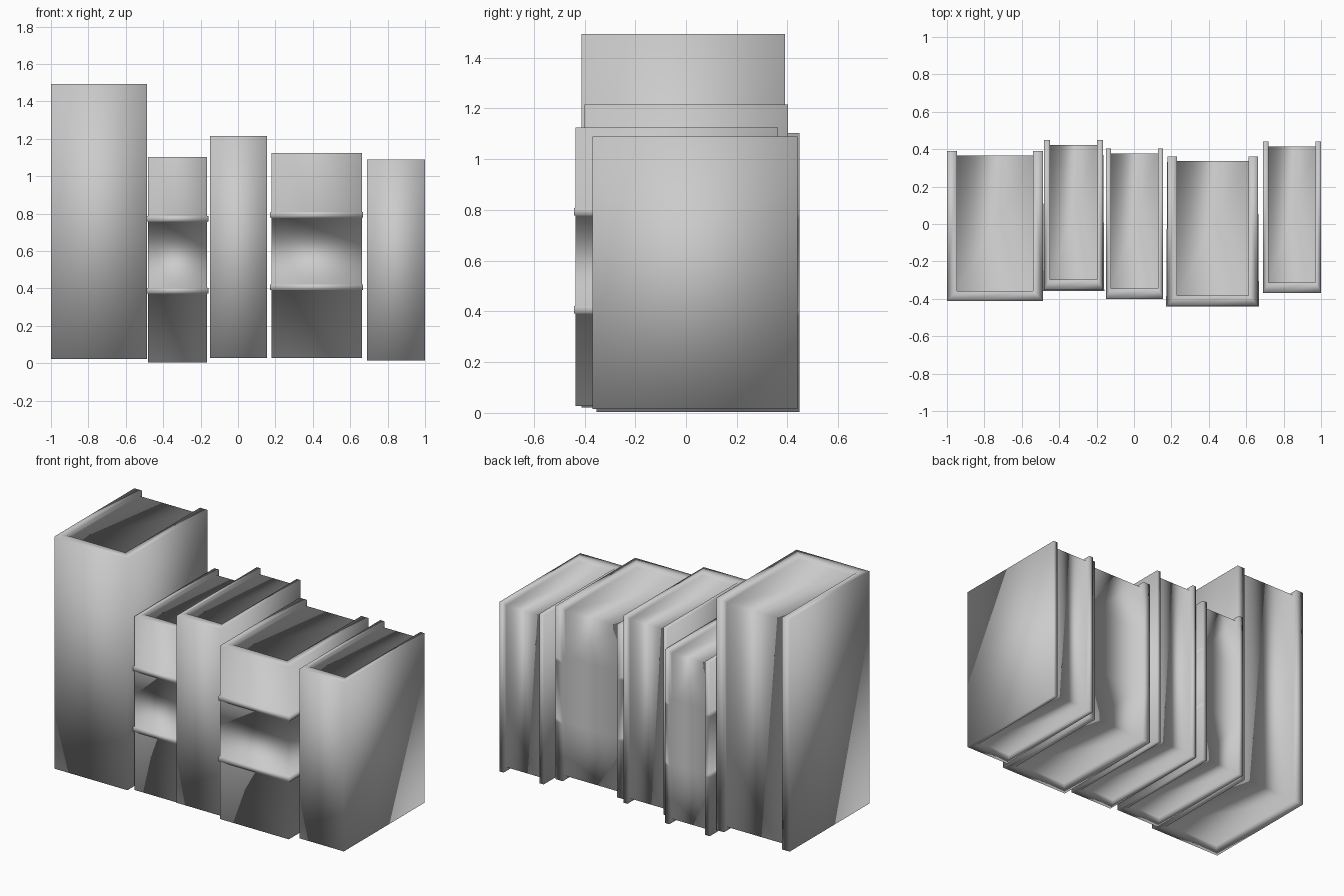
import bpy, bmesh

if "Cube" in bpy.data.objects:
    bpy.data.objects.remove(bpy.data.objects["Cube"])

SPINE = 0.055   # spine thickness
INSET = 0.025   # pages sit back from the cover edges
BULGE = 0.006   # how far the spine bands stand out
HALF = 0.016    # half the height of a spine band


def book(name, x0, x1, y0, y1, z0, z1, board, bands=()):
    """One continuous, fully smooth-shaded book: cover, rim and recessed pages."""
    bm = bmesh.new()
    a, b, s, i = x0 + board, x1 - board, y0 + SPINE, INSET

    # height levels from top to bottom: (z, bulge of the spine)
    levels = [(z1, 0)]
    for c in sorted(bands, reverse=True):
        levels += [(c + HALF, 0), (c + HALF - 0.002, BULGE),
                   (c - HALF + 0.002, BULGE), (c - HALF, 0)]
    levels.append((z0, 0))
    mid = [z for z, _ in levels[1:-1]]

    def rail(x, points):
        return [bm.verts.new((x, y, z)) for y, z in points]

    def bridge(r, q):
        for k in range(len(r) - 1):
            bm.faces.new((r[k], r[k + 1], q[k + 1], q[k]))

    # spine edges, with the raised bands wrapping round the corners
    front = [[bm.verts.new((x + d * o, y0 - o, z)) for z, o in levels]
             for x, d in ((x0, -1), (x1, 1))]
    # free edges of both boards
    back = [rail(x, [(y1, z) for z, _ in levels]) for x in (x0, x1)]
    # inner edges of the cover rim, then the recessed page strip
    rim_path = [(s, z1), (y1, z1)] + [(y1, z) for z in mid] + [(y1, z0), (s, z0)]
    page_path = ([(s, z1 - i), (y1 - i, z1 - i)] + [(y1 - i, z) for z in mid]
                 + [(y1 - i, z0 + i), (s, z0 + i)])
    rim = [rail(x, rim_path) for x in (a, b)]
    page = [rail(x, page_path) for x in (a, b)]

    bridge(front[0], front[1])                        # spine
    bridge(page[0], page[1])                          # pages
    for f, k, r, p in zip(front, back, rim, page):
        bridge(f, k)                                  # board
        bridge([f[0]] + k + [f[-1]], r)               # board edge
        bridge(r, p)                                  # recess wall
    for e in (0, -1):                                 # spine ends
        bm.faces.new((front[0][e], front[1][e], rim[1][e], rim[0][e]))
        bm.faces.new((rim[0][e], rim[1][e], page[1][e], page[0][e]))

    bmesh.ops.recalc_face_normals(bm, faces=bm.faces)
    for f in bm.faces:
        f.smooth = True
    me = bpy.data.meshes.new(name)
    bm.to_mesh(me)
    bm.free()
    bpy.context.collection.objects.link(bpy.data.objects.new(name, me))


book("tall_wide_book", -1.0, -0.487, -0.412, 0.39, 0.022, 1.493, 0.053)
book("narrow_banded_book", -0.48, -0.165, -0.352, 0.448, 0.003, 1.103, 0.032, (0.388, 0.772))
book("narrow_middle_book", -0.15, 0.156, -0.40, 0.403, 0.028, 1.215, 0.027)
book("wide_banded_book", 0.178, 0.662, -0.436, 0.362, 0.027, 1.125, 0.051, (0.407, 0.793))
book("narrow_end_book", 0.69, 1.0, -0.368, 0.44, 0.015, 1.09, 0.029)
